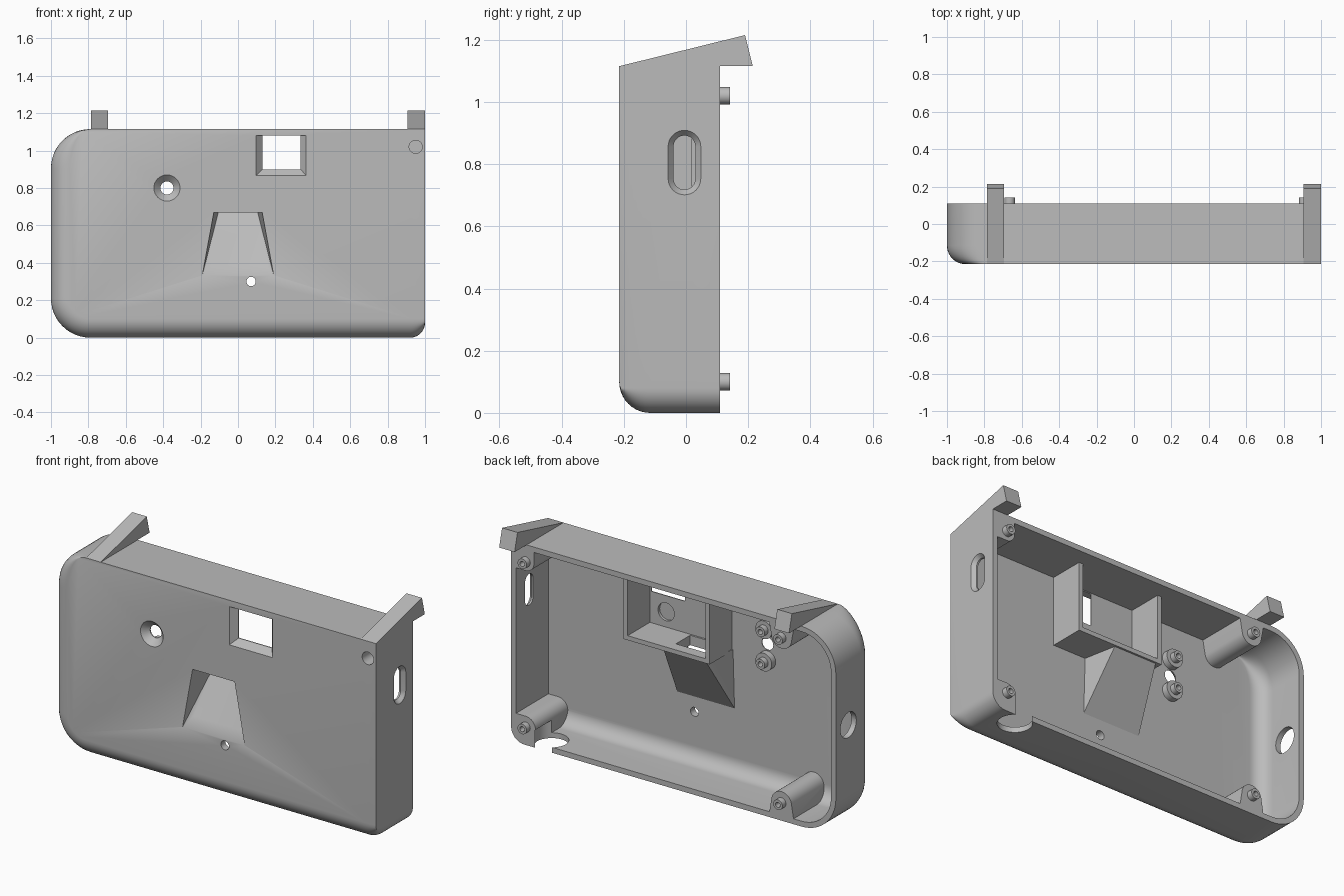
import bpy, bmesh, math
from math import sin, cos, pi

cube = bpy.data.objects.get("Cube")
if cube:
    bpy.data.objects.remove(cube)

grey = bpy.data.materials.new("plain_grey")
grey.use_nodes = True
GREY = (0.5, 0.5, 0.5, 1)
grey.diffuse_color = GREY
grey.node_tree.nodes["Principled BSDF"].inputs["Base Color"].default_value = GREY

FRONT, BACK, FLOOR = -0.215, 0.11, -0.175


def make(name, bm):
    bmesh.ops.recalc_face_normals(bm, faces=bm.faces)
    mesh = bpy.data.meshes.new(name)
    bm.to_mesh(mesh)
    bm.free()
    mesh.materials.append(grey)
    ob = bpy.data.objects.new(name, mesh)
    bpy.context.collection.objects.link(ob)
    return ob


def hull(name, points):
    bm = bmesh.new()
    for p in points:
        bm.verts.new(p)
    bmesh.ops.convex_hull(bm, input=bm.verts)
    bmesh.ops.dissolve_limit(bm, angle_limit=0.01, verts=bm.verts, edges=bm.edges)
    return make(name, bm)


def loft(name, rings):
    bm = bmesh.new()
    rows = [[bm.verts.new(p) for p in ring] for ring in rings]
    n = len(rows[0])
    for a, b in zip(rows, rows[1:]):
        for i in range(n):
            j = (i + 1) % n
            bm.faces.new((a[i], a[j], b[j], b[i]))
    bm.faces.new(rows[0])
    bm.faces.new(rows[-1])
    bmesh.ops.remove_doubles(bm, verts=bm.verts, dist=0.0002)
    return make(name, bm)


def box_points(x0, x1, y0, y1, z0, z1):
    return [(x, y, z) for x in (x0, x1) for y in (y0, y1) for z in (z0, z1)]


def ring(x, z, r, y, n=32):
    return [(x + r * cos(2 * pi * i / n), y, z + r * sin(2 * pi * i / n)) for i in range(n)]


def rod(name, x, z, r, y0, y1):
    return hull(name, ring(x, z, r, y0) + ring(x, z, r, y1))


def combine(target, tool, operation="DIFFERENCE"):
    """Apply a boolean and throw the tool away."""
    mod = target.modifiers.new("bool", "BOOLEAN")
    mod.object, mod.operation, mod.solver = tool, operation, "EXACT"
    bpy.context.view_layer.update()
    graph = bpy.context.evaluated_depsgraph_get()
    mesh = bpy.data.meshes.new_from_object(target.evaluated_get(graph))
    target.modifiers.clear()
    target.data = mesh
    bpy.data.objects.remove(tool)


def outline(y, x0, x1, z0, z1, corners):
    """Rounded rectangle; corners hold (rx, rz) for top right, top left, bottom left, bottom right."""
    pts = []
    for q, (rx, rz) in enumerate(corners):
        cx = x1 - rx if q in (0, 3) else x0 + rx
        cz = z1 - rz if q < 2 else z0 + rz
        for i in range(13):
            t = pi / 2 * (q + i / 12)
            pts.append((cx + rx * cos(t), y, cz + rz * sin(t)))
    return pts


def tray(name, back, front, edge, x, z0, z1, big, small, top_right):
    """Block with its front edge rounded along the right-hand and bottom sides."""
    rings = []
    for i in range(-1, 11):
        t = pi / 2 * max(i, 0) / 10
        d = edge * (1 - cos(t))
        y = back if i < 0 else front + edge * (1 - sin(t))
        corners = [(top_right, top_right), (big - d, big), (big - d, big - d),
                   (small, max(small - d, 0.004))]
        rings.append(outline(y, -x + d, x, z0 + d, z1, corners))
    return loft(name, rings)


# Shell and the cavity that hollows it
shell = tray("shell", BACK, FRONT, 0.1, 1.0, 0, 1.115, 0.21, 0.08, 0)
cavity = tray("cavity", 0.15, FLOOR, 0.08, 0.97, 0.03, 1.085, 0.18, 0.05, 0.03)

# Screw posts stay solid inside the cavity
PINS = [(0.91, 1.02), (0.91, 0.1), (-0.665, 1.02), (-0.665, 0.1)]
for x, z in PINS:
    wall = 1.1 if z > 0.5 else 0.01
    if x > 0:
        r = 0.05 if z > 0.5 else 0.06
        inner = z - math.copysign(r, z - 0.5)
        extra = [(x - r, wall), (0.99, wall), (0.99, inner)]
    else:
        r = 0.062
        extra = [(x - r * 1.25, wall), (x + r * 1.25, wall)]
    pts = [(a, y, c) for a, c in extra for y in (-0.3, BACK)]
    combine(cavity, hull("post", ring(x, z, r, -0.3) + ring(x, z, r, BACK) + pts))

# Inner housing walls behind the window
for dims in [(0.345, 0.37, -0.3, 0.02, 0.7, 1.2), (-0.16, -0.135, -0.3, 0.02, 0.7, 1.2),
             (-0.16, 0.37, -0.3, 0.02, 0.7, 0.725)]:
    combine(cavity, hull("housing_wall", box_points(*dims)))

# Sloped backing of the front recess
combine(cavity, hull("slope_backing", [(s * x, y, z) for s in (-1, 1) for x, y, z in
        [(0.18, -0.19, 0.36), (0.13, 0.015, 0.71), (0.17, -0.19, 0.71)]]))

# Small mounting bosses above and below the round front hole
for z in (0.71, 0.89):
    combine(cavity, rod("small_boss", -0.38, z, 0.05, -0.3, -0.14))

combine(shell, cavity)

# Front recess and its opening into the housing
combine(shell, hull("recess", [(s * x, y, z) for s in (-1, 1) for x, y, z in
        [(0.193, -0.22, 0.325), (0.13, -0.22, 0.67), (0.15, -0.178, 0.39), (0.105, -0.02, 0.67)]]))
combine(shell, hull("recess_opening", box_points(-0.09, 0.09, -0.165, -0.04, 0.64, 0.75)))

# Window with flared sides
combine(shell, hull("window_flare", [(x, -0.22, z) for x in (0.092, 0.368) for z in (0.862, 1.08)]
                    + [(x, -0.18, z) for x in (0.13, 0.335) for z in (0.9, 1.08)]))
combine(shell, hull("window", box_points(0.13, 0.335, -0.2, -0.1, 0.9, 1.08)))

# Round holes in the front
combine(shell, hull("countersink", ring(-0.38, 0.8, 0.075, -0.22) + ring(-0.38, 0.8, 0.035, -0.18)))
combine(shell, rod("hole", -0.38, 0.8, 0.035, -0.2, -0.12))
combine(shell, rod("small_hole", 0.07, 0.3, 0.025, -0.3, -0.1))
combine(shell, rod("button_pit", 0.95, 1.02, 0.035, -0.3, -0.1))
combine(shell, rod("inner_dimple", 0.245, 0.81, 0.05, -0.19, -0.165))


# Slot in the left wall, with a chamfered mouth
def stadium(x, r, half):
    return [(x, -0.005 + p[0], 0.805 + p[2] + s * (half - r))
            for s in (-1, 1) for p in ring(0, 0, r, 0)]


combine(shell, hull("slot_mouth", stadium(1.005, 0.057, 0.108) + stadium(0.98, 0.035, 0.087)))
combine(shell, hull("slot", stadium(0.99, 0.035, 0.087) + stadium(0.9, 0.035, 0.087)))

# Round holes in the right wall and the underside
combine(shell, hull("side_hole", [(x, p[0], p[2]) for x in (-1.1, -0.9)
                                  for p in ring(0.0, 0.58, 0.07, 0)]))
combine(shell, hull("bottom_hole", [(p[0], p[2], z) for z in (-0.1, 0.1)
                                    for p in ring(0.8, 0.04, 0.088, 0)]))
parts = [shell]


# Hollow locating pins
def pin(name, x, z, r, y0, y1):
    return loft(name, [ring(x, z, a, y) for a, y in
                       [(r, y0), (r, y1), (r * 0.5, y1), (r * 0.5, y0 + 0.005)]])


for i, (x, z) in enumerate(PINS):
    parts.append(pin(f"corner_pin_{i + 1}", x, z, 0.028, 0.1, 0.142))
for name, z in (("lower", 0.71), ("upper", 0.89)):
    parts.append(pin(f"{name}_inner_pin", -0.38, z, 0.028, -0.15, -0.11))

# Sloping hooks on the top edge
for name, x0, x1 in (("left", 0.905, 1.0), ("right", -0.785, -0.695)):
    profile = [(FRONT, 1.115), (0.19, 1.215), (0.215, 1.115)]
    parts.append(hull(f"{name}_hook", [(x, y, z) for x in (x0, x1) for y, z in profile]))

bpy.ops.object.select_all(action="DESELECT")
for ob in parts:
    ob.select_set(True)
bpy.context.view_layer.objects.active = shell
bpy.ops.object.shade_smooth_by_angle(angle=math.radians(30))
